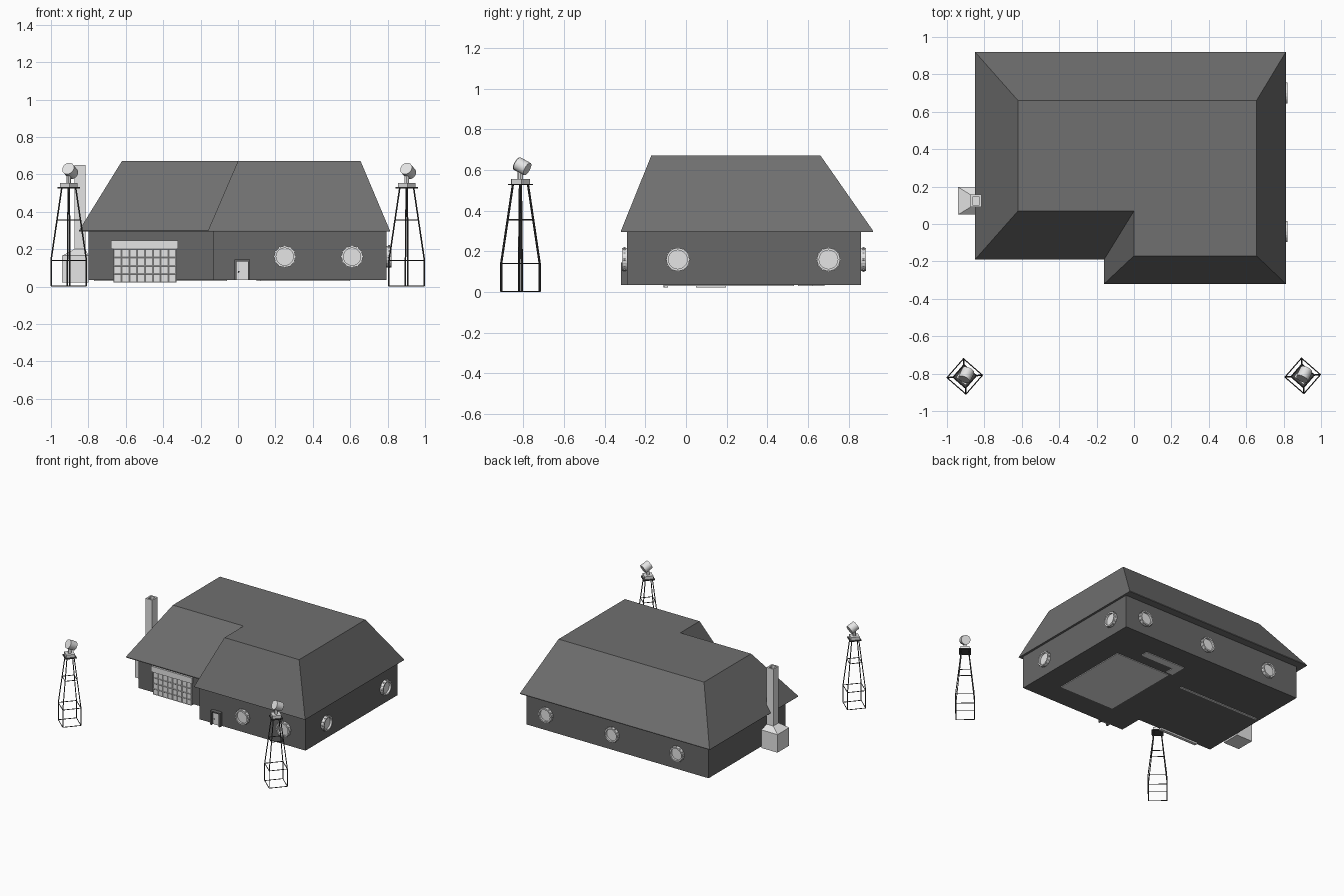
import bpy, bmesh, math
from mathutils import Matrix, Vector

cube = bpy.data.objects.get("Cube")
if cube:
    bpy.data.objects.remove(cube, do_unlink=True)


def material(name, v):
    m = bpy.data.materials.new(name)
    m.use_nodes = True
    m.diffuse_color = (v, v, v, 1)
    m.node_tree.nodes["Principled BSDF"].inputs["Base Color"].default_value = (v, v, v, 1)
    return m


WALL = material("wall grey", 0.135)
ROOF = material("roof grey", 0.16)
LIGHT = material("light grey", 0.78)
DARK = material("dark metal", 0.06)


def finish(bm, name, mat, smooth=False):
    bmesh.ops.recalc_face_normals(bm, faces=bm.faces)
    me = bpy.data.meshes.new(name)
    bm.to_mesh(me)
    bm.free()
    me.materials.append(mat)
    ob = bpy.data.objects.new(name, me)
    bpy.context.collection.objects.link(ob)
    if smooth:
        bpy.context.view_layer.objects.active = ob
        bpy.ops.object.select_all(action='DESELECT')
        ob.select_set(True)
        bpy.ops.object.shade_smooth_by_angle()
    return ob


def add_box(bm, x0, x1, y0, y1, z0, z1):
    m = Matrix.Translation(((x0 + x1) / 2, (y0 + y1) / 2, (z0 + z1) / 2))
    m = m @ Matrix.Diagonal((x1 - x0, y1 - y0, z1 - z0, 1))
    bmesh.ops.create_cube(bm, size=1, matrix=m)


def box(name, mat, *dims):
    bm = bmesh.new()
    add_box(bm, *dims)
    return finish(bm, name, mat)


def add_rod(bm, a, b, r, sides=4):
    a, b = Vector(a), Vector(b)
    m = Matrix.Translation((a + b) / 2) @ (b - a).to_track_quat('Z', 'Y').to_matrix().to_4x4()
    bmesh.ops.create_cone(bm, cap_ends=True, segments=sides, radius1=r, radius2=r,
                          depth=(b - a).length, matrix=m)


def loft(name, mat, rings):
    """Closed solid through rings given as (outline, height)."""
    bm = bmesh.new()
    loops = [[bm.verts.new((x, y, z)) for x, y in pts] for pts, z in rings]
    n = len(loops[0])
    for lo, hi in zip(loops, loops[1:]):
        for i in range(n):
            j = (i + 1) % n
            bm.faces.new((lo[i], lo[j], hi[j], hi[i]))
    bm.faces.new(loops[0][::-1])
    bm.faces.new(loops[-1])
    return finish(bm, name, mat)


def ell(x0, xm, x1, yl, yf, yb):
    """L-shaped outline with a forward wing on the +x side."""
    return [(x0, yl), (xm, yl), (xm, yf), (x1, yf), (x1, yb), (x0, yb)]


def rect(x0, x1, y0, y1):
    return [(x0, y0), (x1, y0), (x1, y1), (x0, y1)]


# House body and hipped flat-topped roof
body = ell(-0.80, -0.134, 0.795, -0.105, -0.29, 0.86)
loft("walls", WALL, [(body, 0.035), (body, 0.30)])
eave = ell(-0.85, -0.16, 0.812, -0.19, -0.32, 0.92)
deck = ell(-0.62, 0.0, 0.655, 0.07, -0.17, 0.66)
loft("roof", ROOF, [(eave, 0.295), (eave, 0.30), (deck, 0.672)])


# Round windows: rim ring, bolts and recessed pane
def window(name, pos, normal):
    m = Matrix.Translation(pos) @ Vector(normal).to_track_quat('Z', 'Y').to_matrix().to_4x4()
    bm = bmesh.new()
    n, out, inn, d = 20, 0.057, 0.046, 0.025
    profile = [(out, 0), (out, d), (inn, d), (inn, 0)]
    loops = [[bm.verts.new(m @ Vector((r * math.cos(k * math.tau / n),
                                       r * math.sin(k * math.tau / n), z)))
              for k in range(n)] for r, z in profile]
    for a, b in zip(loops, loops[1:] + loops[:1]):
        for i in range(n):
            j = (i + 1) % n
            bm.faces.new((a[i], a[j], b[j], b[i]))
    for k in range(12):
        t = k * math.tau / 12
        c = Vector((math.cos(t), math.sin(t), 0)) * 0.056
        add_rod(bm, m @ (c + Vector((0, 0, 0.008))), m @ (c + Vector((0, 0, 0.017))), 0.006, 6)
    finish(bm, name + "_rim", LIGHT)
    bm = bmesh.new()
    add_rod(bm, m @ Vector((0, 0, 0)), m @ Vector((0, 0, 0.009)), inn, n)
    finish(bm, name + "_pane", LIGHT)


for x in (0.25, 0.61):
    window("front_window", (x, -0.29, 0.16), (0, -1, 0))
for y in (-0.04, 0.70):
    window("side_window", (0.795, y, 0.16), (1, 0, 0))
for x in (-0.53, 0.04, 0.62):
    window("back_window", (x, 0.86, 0.16), (0, 1, 0))

# Garage door with recessed panels, and its header
bm = bmesh.new()
cols, rows, x0, x1, z0, z1 = 8, 4, -0.665, -0.33, 0.022, 0.2
m = Matrix.Translation(((x0 + x1) / 2, -0.112, (z0 + z1) / 2)) @ Matrix.Rotation(math.pi / 2, 4, 'X')
m = m @ Matrix.Diagonal(((x1 - x0) / 2, (z1 - z0) / 2, 1, 1))
bmesh.ops.create_grid(bm, x_segments=cols, y_segments=rows, size=1, matrix=m)
bmesh.ops.inset_individual(bm, faces=bm.faces[:], thickness=0.004, depth=-0.002)
finish(bm, "garage_door_panels", LIGHT)
box("garage_door_core", LIGHT, x0, x1, -0.109, -0.088, z0, z1)
box("garage_header", LIGHT, -0.68, -0.32, -0.118, -0.09, 0.2, 0.245)

# Front door in a projecting frame
bm = bmesh.new()
add_box(bm, -0.02, -0.008, -0.32, -0.285, 0.035, 0.145)
add_box(bm, 0.053, 0.065, -0.32, -0.285, 0.035, 0.145)
add_box(bm, -0.02, 0.065, -0.32, -0.285, 0.135, 0.145)
finish(bm, "door_frame", WALL)
box("front_door", LIGHT, -0.008, 0.053, -0.30, -0.285, 0.035, 0.135)
bm = bmesh.new()
bmesh.ops.create_uvsphere(bm, u_segments=8, v_segments=6, radius=0.004,
                          matrix=Matrix.Translation((0.003, -0.303, 0.08)))
finish(bm, "door_knob", DARK, True)

# Chimney: base, sloped shoulder and open stack
base, stack = rect(-0.94, -0.80, 0.05, 0.197), rect(-0.875, -0.815, 0.09, 0.157)
flue = rect(-0.863, -0.827, 0.102, 0.145)
loft("chimney", LIGHT, [(base, 0.022), (base, 0.165), (stack, 0.2), (stack, 0.65),
                        (flue, 0.65), (flue, 0.6)])

# Floor slabs showing under the house
for dims in ((0.12, 0.6, -0.1, 0.53, 0.03), (0.1, 0.45, 0.62, 0.68, 0.03),
             (0.1, 0.16, 0.55, 0.68, 0.03), (-0.77, -0.06, 0.44, 0.455, 0.03)):
    box("floor_slab", LIGHT, *dims[:4], dims[4], 0.037)


# Floodlight towers
def tower(cx, cy):
    def corner(i, r, z):
        t = math.radians(4 + 90 * i)
        return (cx + r * math.cos(t), cy + r * math.sin(t), z)

    levels = [(0.095, 0.003), (0.095, 0.14), (0.063, 0.355), (0.037, 0.53)]
    bm = bmesh.new()
    for i in range(4):
        for (r0, h0), (r1, h1) in zip(levels, levels[1:]):
            add_rod(bm, corner(i, r0, h0), corner(i, r1, h1), 0.004)
        for r, h in levels[:3]:
            add_rod(bm, corner(i, r, h), corner(i + 1, r, h), 0.003)
    finish(bm, "tower_frame", DARK)
    for name, mat, r, h0, h1 in (("tower_platform", DARK, 0.06, 0.525, 0.532),
                                 ("lamp_base", LIGHT, 0.046, 0.532, 0.555)):
        pts = [corner(i, r, 0)[:2] for i in range(4)]
        loft(name, mat, [(pts, h0), (pts, h1)])
    bm = bmesh.new()
    add_rod(bm, (cx, cy, 0.55), (cx, cy, 0.61), 0.012, 12)
    finish(bm, "lamp_post", LIGHT, True)
    aim = Vector((-0.35, -0.75, 0.42)).normalized()
    c = Vector((cx + 0.008, cy + 0.008, 0.618))
    bm = bmesh.new()
    add_rod(bm, c - aim * 0.03, c + aim * 0.03, 0.034, 20)
    finish(bm, "lamp_drum", LIGHT, True)


tower(-0.905, -0.815)
tower(0.902, -0.812)
